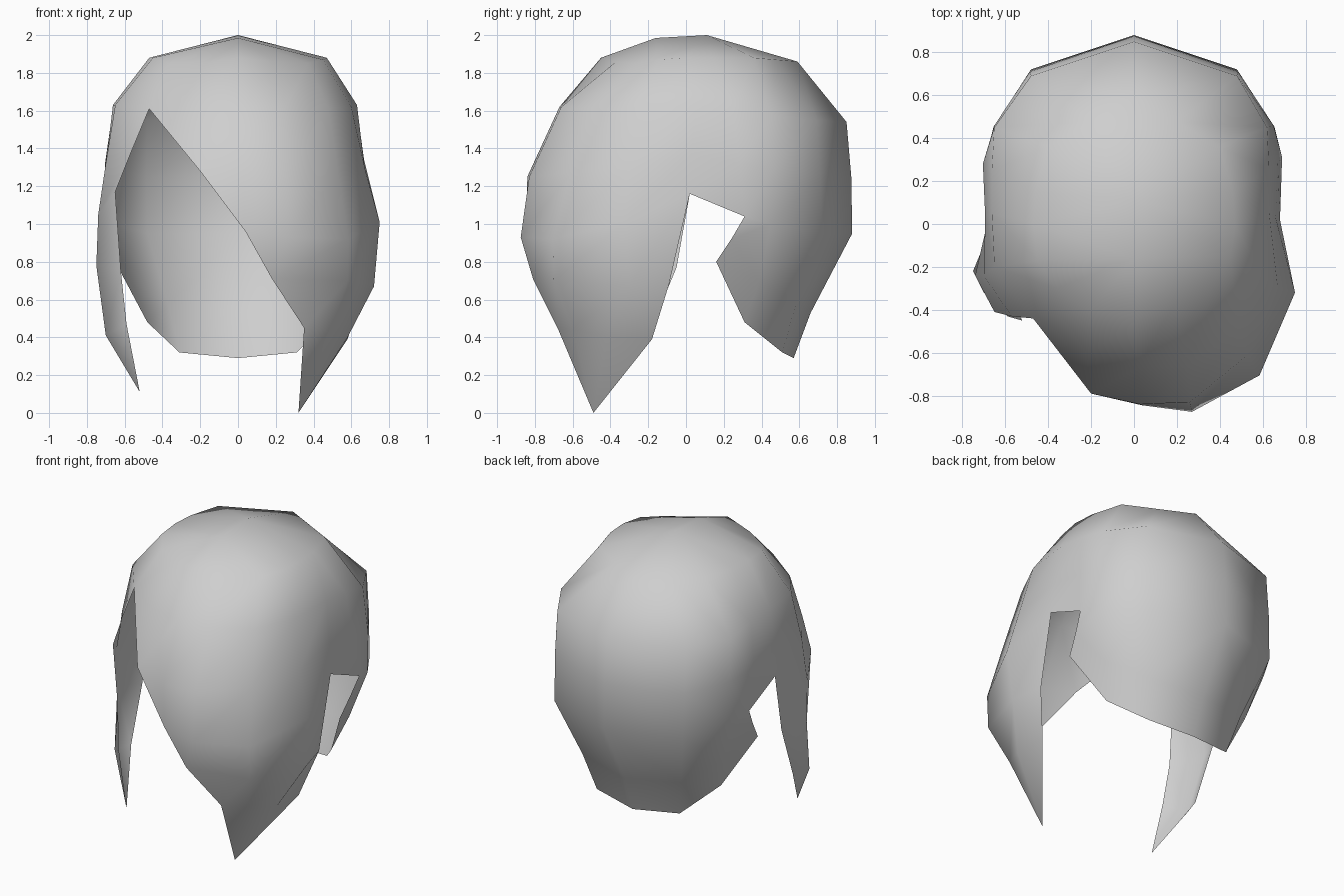
import bpy
import bmesh

old = bpy.data.objects.get("Cube")
if old:
    bpy.data.objects.remove(old, do_unlink=True)

# Single flat colour
mat = bpy.data.materials.new("light_grey")
mat.use_nodes = True
grey = (0.62, 0.62, 0.62, 1.0)
mat.diffuse_color = grey
mat.node_tree.nodes["Principled BSDF"].inputs["Base Color"].default_value = grey

bm = bmesh.new()
verts = {}


def vert(p):
    """Reuse a vertex where panels meet, so shading runs across the seams."""
    key = tuple(round(c, 3) + 0.0 for c in p)
    if key not in verts:
        verts[key] = bm.verts.new(key)
    return verts[key]


def loft(strands):
    """Skin neighbouring strands, each running from crown to hem."""
    for a, b in zip(strands, strands[1:]):
        n = min(len(a), len(b))
        for i in range(n - 1):
            ring = [vert(p) for p in (a[i], a[i + 1], b[i + 1], b[i])]
            ring = list(dict.fromkeys(ring))
            if len(ring) > 2:
                bm.faces.new(ring)


def mirror(strand):
    """Flip to the right side, which is slightly fuller above the ear."""
    return [(-x * (1.05 if x > .6 and 1.3 < z < 1.65 else 1), y, z)
            for x, y, z in strand]


# Crown ridge ends
crown_back = (0, 0.11, 2.0)
crown_front = (0, -0.16, 1.985)

# Strand above the ear, shared by back and side locks
ear = [crown_back, (.47, 0, 1.88), (.63, .05, 1.63), (.66, .03, 1.37), (.68, .02, 1.16)]

# Back shell: half, then mirrored
back = [
    [crown_back, (0, .59, 1.86), (0, .85, 1.54), (0, .875, 1.25),
     (0, .88, .95), (0, .66, .53), (0, .57, .29)],
    [crown_back, (.20, .475, 1.87), (.48, .69, 1.55), (.485, .71, 1.25),
     (.48, .72, .95), (.37, .58, .57), (.31, .51, .32)],
    [crown_back, (.40, .36, 1.88), (.62, .45, 1.57), (.65, .46, 1.28),
     (.655, .45, 1.0), (.56, .39, .70), (.48, .31, .48)],
    [crown_back, (.46, .15, 1.88), (.63, .25, 1.61), (.67, .28, 1.32),
     (.69, .31, 1.04), (.67, .24, .92), (.65, .16, .80)],
    ear,
]
loft(back)
loft([mirror(s) for s in back])

# Long swept lock on the left
left_tip = (.32, -.49, 0)
parting = [crown_front, (.19, -.37, 1.86), (.25, -.66, 1.62), (.26, -.83, 1.25),
           (.27, -.875, .93), (.18, -.81, .71), (.35, -.68, .45), left_tip]
loft([
    ear + [(.67, -.09, .68), (.58, -.18, .39), left_tip],
    [crown_front, (.45, -.15, 1.87), (.60, -.25, 1.62), (.67, -.30, 1.30),
     (.75, -.32, 1.01), (.72, -.30, .67), (.58, -.42, .40), left_tip],
    [crown_front, (.37, -.28, 1.85), (.48, -.50, 1.61), (.53, -.61, 1.27),
     (.585, -.705, .92), (.58, -.70, .70), (.49, -.60, .44), left_tip],
    parting,
])

# Fringe with a diagonal hem; repeated end points close it with triangles
temple = [crown_front, (-.36, -.30, 1.85), (-.47, -.44, 1.61)]
hem_mid, hem_high = (.04, -.845, .96), (-.20, -.79, 1.28)
loft([
    parting[:6],
    [crown_front, (0, -.45, 1.88), (.02, -.67, 1.62), (.03, -.84, 1.25), hem_mid, hem_mid],
    [crown_front, (-.20, -.40, 1.85), (-.22, -.62, 1.62), hem_high, hem_high],
    temple + [temple[-1]],
])

# Narrow lock on the right
right_tip = (-.52, -.45, .11)
loft([
    temple + [(-.57, -.43, 1.37), (-.65, -.41, 1.17), (-.62, -.40, .75),
              (-.59, -.43, .47), right_tip],
    [crown_front, (-.45, -.17, 1.88), (-.65, -.20, 1.63), (-.70, -.24, 1.32),
     (-.74, -.24, 1.05), (-.75, -.22, .78), (-.70, -.32, .41), right_tip],
    mirror(ear) + [(-.68, -.05, .77), (-.66, -.20, .41), right_tip],
])

bmesh.ops.recalc_face_normals(bm, faces=bm.faces)
for f in bm.faces:
    f.smooth = True

mesh = bpy.data.meshes.new("hair_shell")
bm.to_mesh(mesh)
bm.free()
mesh.materials.append(mat)
hair = bpy.data.objects.new("hair_shell", mesh)
bpy.context.collection.objects.link(hair)
